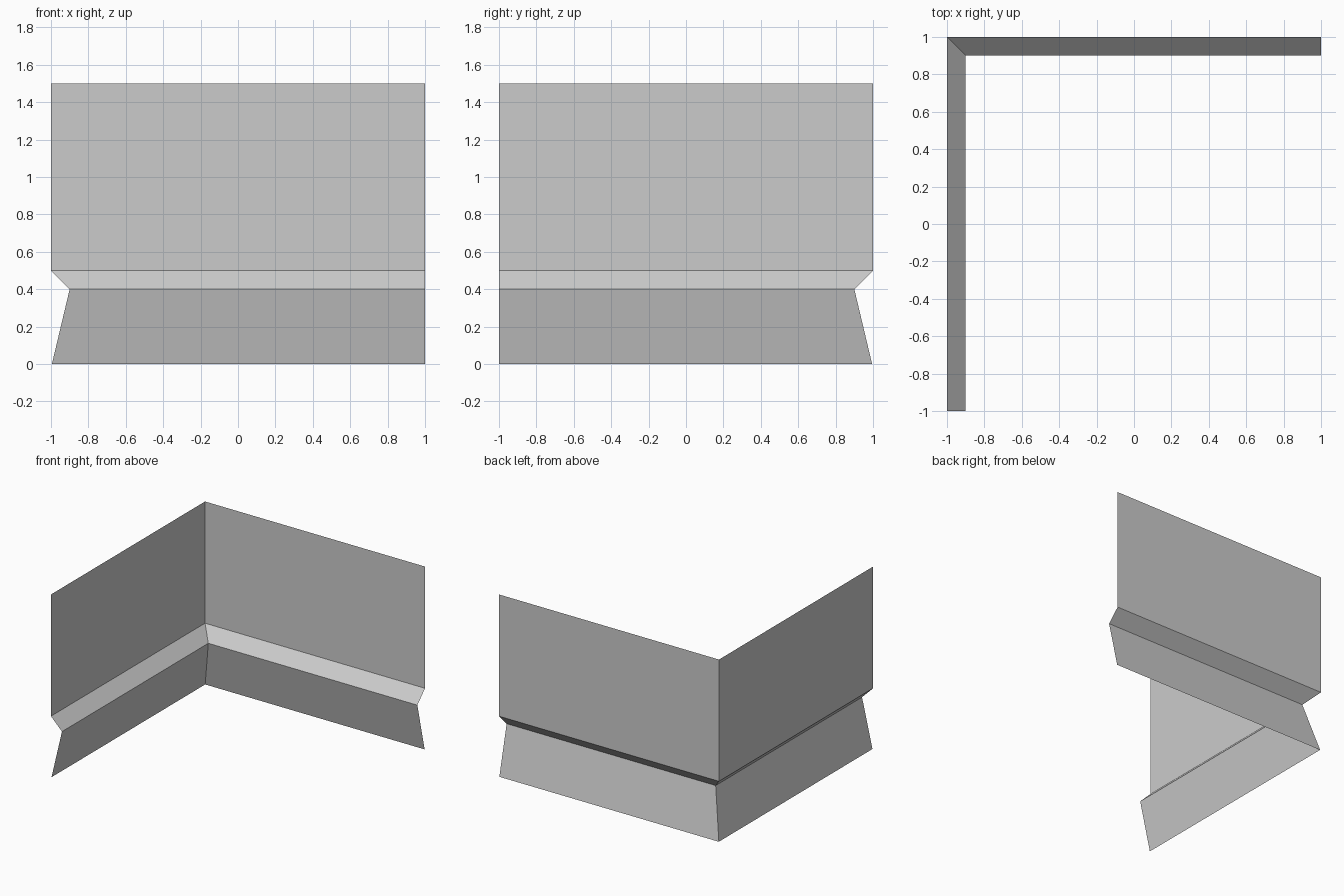
import bpy

if "Cube" in bpy.data.objects:
    bpy.data.objects.remove(bpy.data.objects["Cube"])

# Wall cross-section from floor to top: (inset from outer plane, height)
PROFILE = [(0.005, 0.0), (0.1, 0.4), (0.0, 0.5), (0.0, 1.5)]

grey = bpy.data.materials.new("plain grey")
grey.diffuse_color = (0.6, 0.6, 0.6, 1.0)
grey.use_nodes = True
grey.node_tree.nodes["Principled BSDF"].inputs["Base Color"].default_value = grey.diffuse_color

# Sweep the profile round the mitred corner: left wall end, corner, back wall end
verts = []
for inset, z in PROFILE:
    verts += [(-1 + inset, -1, z), (-1 + inset, 1 - inset, z), (1, 1 - inset, z)]

# Faces point into the corner
faces = []
for row in range(len(PROFILE) - 1):
    for col in range(2):
        a = row * 3 + col
        faces.append((a, a + 1, a + 4, a + 3))

mesh = bpy.data.meshes.new("corner_wall")
mesh.from_pydata(verts, [], faces)
mesh.materials.append(grey)
mesh.update()
wall = bpy.data.objects.new("corner_wall", mesh)
bpy.context.collection.objects.link(wall)
